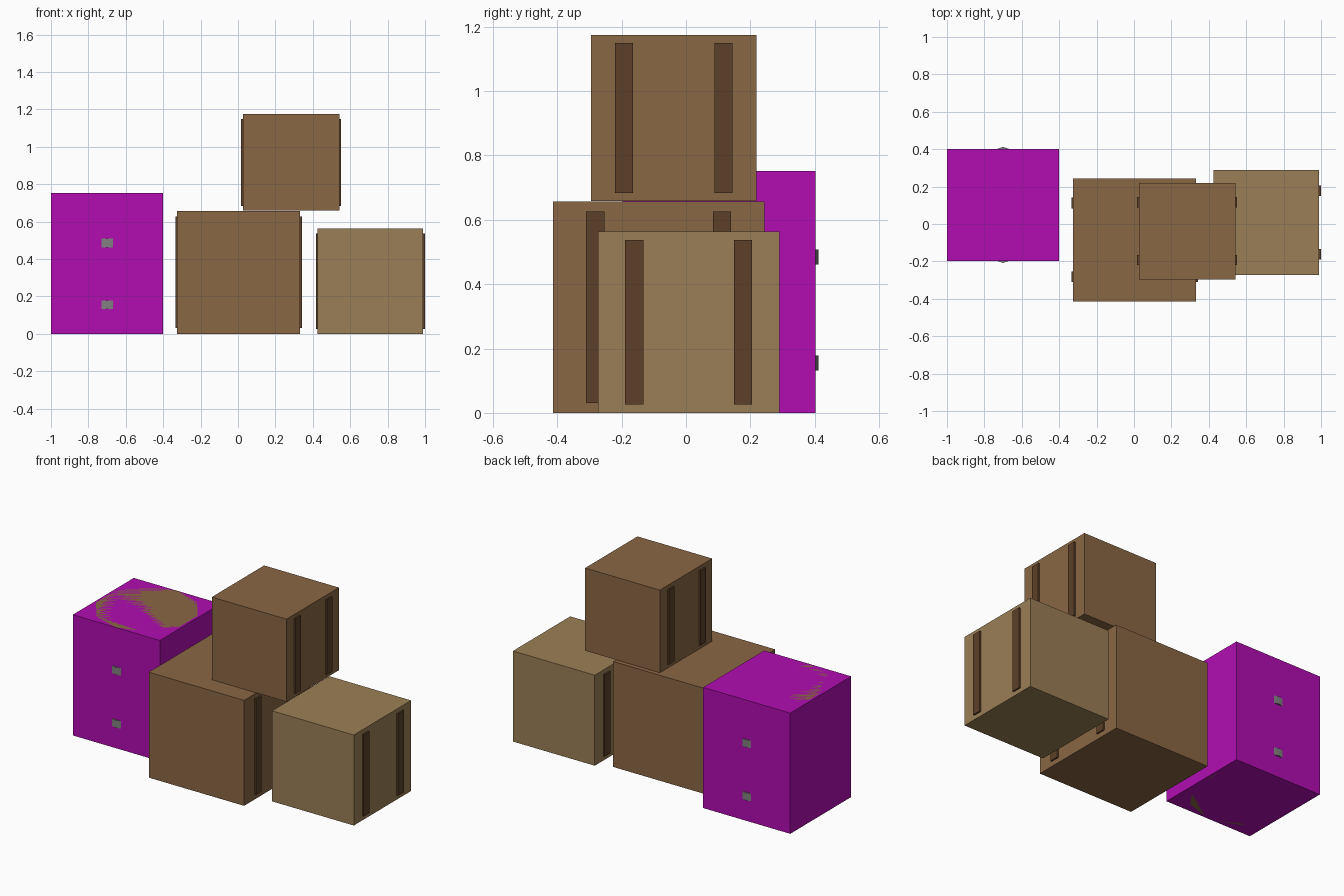
import bpy, math

if "Cube" in bpy.data.objects:
    bpy.data.objects.remove(bpy.data.objects["Cube"])


def material(name, rgb):
    m = bpy.data.materials.new(name)
    m.diffuse_color = (*rgb, 1)
    m.use_nodes = True
    m.node_tree.nodes["Principled BSDF"].inputs["Base Color"].default_value = m.diffuse_color
    return m


BROWN = material("brown_wood", (0.255, 0.136, 0.058))
TAN = material("tan_wood", (0.328, 0.212, 0.093))
DARK = material("dark_strap", (0.107, 0.051, 0.021))
MAGENTA = material("magenta", (0.445, 0.004, 0.445))
METAL = material("hoop_metal", (0.22, 0.22, 0.22))


def box(name, loc, size, mat):
    bpy.ops.mesh.primitive_cube_add(size=1, location=loc)
    o = bpy.context.object
    o.name = name
    o.scale = size
    bpy.ops.object.transform_apply(location=False, rotation=False, scale=True)
    o.data.materials.append(mat)
    return o


def drum(name, loc, radius, depth, mat):
    # ten sides, with corners pointing to the front and back
    bpy.ops.mesh.primitive_cylinder_add(vertices=10, radius=radius, depth=depth, location=loc)
    o = bpy.context.object
    o.name = name
    o.data.materials.append(mat)
    bpy.ops.object.shade_smooth_by_angle(angle=math.radians(40))
    return o


def crate(name, x, y, z, s, strap_width, mat):
    # cube with two upright straps on the left and right faces
    zc = z + s / 2
    box(name, (x, y, zc), (s, s, s), mat)
    for side, sx in (("left", -1), ("right", 1)):
        for end, sy in (("front", -1), ("back", 1)):
            box(f"{name}_strap_{side}_{end}",
                (x + sx * s / 2, y + sy * 0.3 * s, zc),
                (0.019, strap_width, 0.905 * s), DARK)


# Three crates, one stacked on another
crate("large_crate", 0.003, -0.085, 0, 0.657, 0.057, BROWN)
crate("top_crate", 0.284, -0.038, 0.659, 0.515, 0.055, BROWN)
crate("tan_crate", 0.708, 0.008, 0, 0.564, 0.057, TAN)

# Barrel with two hoops, enclosed by a magenta box
box("barrel_casing", (-0.7, 0.102, 0.376), (0.6, 0.6, 0.752), MAGENTA)
drum("barrel", (-0.7, 0.102, 0.376), 0.3, 0.752, BROWN)
for label, z in (("lower", 0.155), ("upper", 0.485)):
    drum(f"{label}_hoop", (-0.7, 0.102, z), 0.31, 0.047, METAL)
